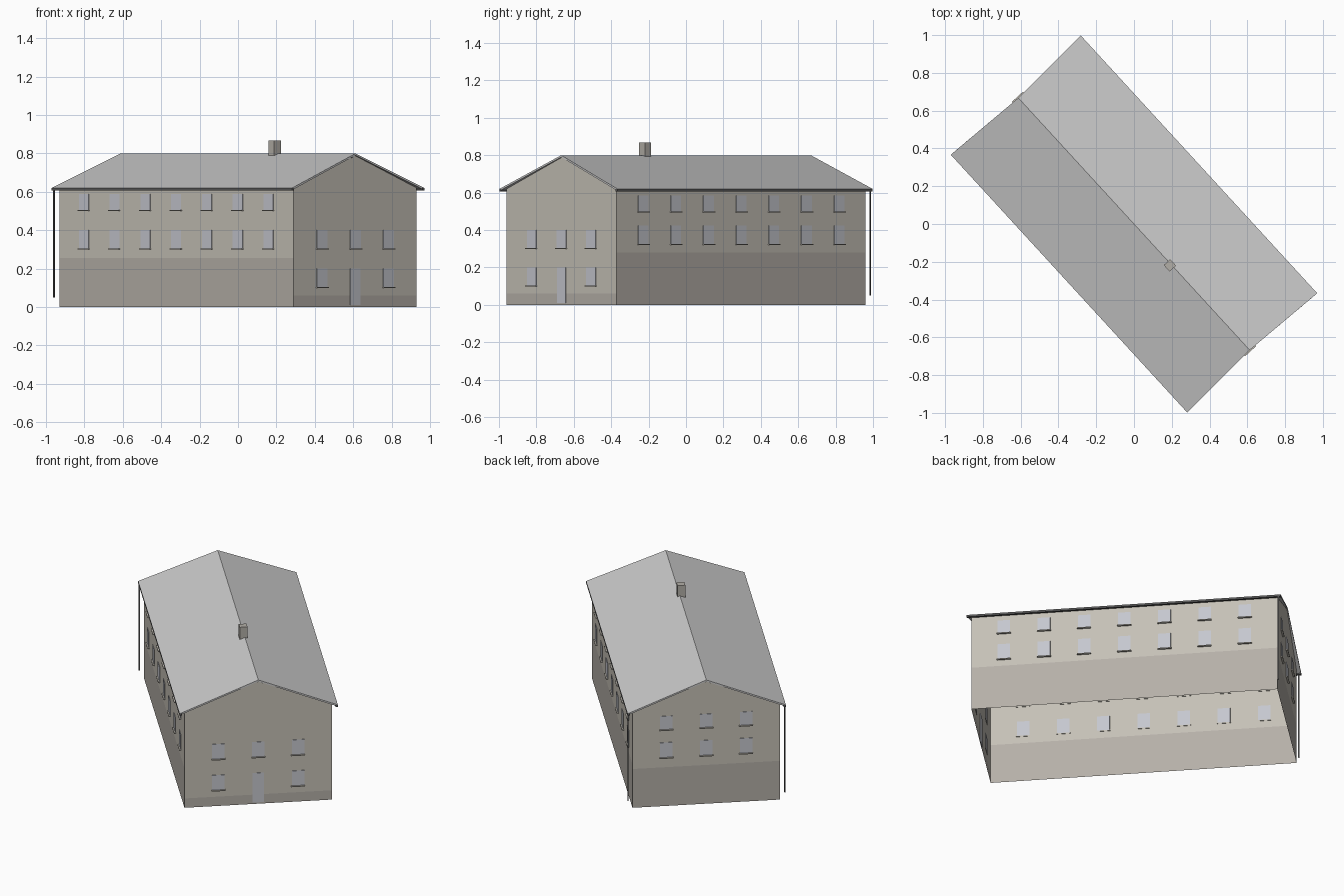
import bpy, math
from mathutils import Matrix

if "Cube" in bpy.data.objects:
    bpy.data.objects.remove(bpy.data.objects["Cube"])

BASE = math.radians(-47.47)      # the house stands turned on the plot
HL, HW = 0.9025, 0.435           # wall half length / half width
EAVE_L, EAVE_W = 0.926, 0.467    # roof half length at eaves / half width
EAVE_Z, RIDGE_Z = 0.62, 0.80


def mat(name, c):
    m = bpy.data.materials.new(name)
    m.diffuse_color = (*c, 1)
    m.use_nodes = True
    m.node_tree.nodes["Principled BSDF"].inputs["Base Color"].default_value = m.diffuse_color
    return m


WALL = mat("render_wall", (0.56, 0.53, 0.47))
PLINTH = mat("plinth_wall", (0.46, 0.43, 0.39))
GLASS = mat("window_glass", (0.56, 0.57, 0.62))
DARK = mat("dark_metal", (0.10, 0.10, 0.10))
BRICK = mat("chimney_brick", (0.45, 0.43, 0.39))


def make(name, verts, faces, mats=(), turn=0.0, idx=None):
    me = bpy.data.meshes.new(name)
    me.from_pydata(verts, [], faces)
    for m in mats:
        me.materials.append(m)
    if idx:
        for p, i in zip(me.polygons, idx):
            p.material_index = i
    me.transform(Matrix.Rotation(BASE + turn, 4, 'Z'))
    ob = bpy.data.objects.new(name, me)
    bpy.context.collection.objects.link(ob)
    return ob


def box(name, c, s, m, turn=0.0):
    v = [(c[0] + x * s[0] / 2, c[1] + y * s[1] / 2, c[2] + z * s[2] / 2)
         for x in (-1, 1) for y in (-1, 1) for z in (-1, 1)]
    f = [(0, 1, 3, 2), (4, 6, 7, 5), (0, 4, 5, 1), (2, 3, 7, 6), (0, 2, 6, 4), (1, 5, 7, 3)]
    return make(name, v, f, [m], turn)


def wall(name, turn, dist, half, split, gable):
    """Wall facing local +x: plinth quad below, rendered part above."""
    top = 0.62
    v = [(dist, -half, 0), (dist, half, 0), (dist, half, split), (dist, -half, split),
         (dist, half, top), (dist, -half, top)]
    upper = [3, 2, 4, 5]
    if gable:
        v.append((dist, 0, 0.788))
        upper = [3, 2, 4, 6, 5]
    make(name, v, [(0, 1, 2, 3), upper], [PLINTH, WALL], turn, [0, 1])


def windows(name, turn, dist, cols, z0, z1):
    for c in cols:
        box(name + "_window", (dist, c, (z0 + z1) / 2), (0.006, 0.074, z1 - z0), GLASS, turn)
        box(name + "_sill", (dist + 0.004, c, z0 - 0.003), (0.014, 0.082, 0.006), WALL, turn)


seven = [0.237 * i for i in range(-3, 4)]
three = [-0.235, 0, 0.235]
Q = math.pi / 2

# name, turn, distance, half width, plinth height, gable, window rows
sides = [
    ("front_end", 0, HL, HW, 0.06, True, [(three, 0.305, 0.40), ([-0.235, 0.235], 0.105, 0.20)]),
    ("back_end", 2 * Q, HL, HW, 0.25, True, [(three, 0.315, 0.41), (three, 0.495, 0.58)]),
    ("right_side", Q, HW, HL, 0.28, False, [(seven, 0.325, 0.425), (seven, 0.50, 0.585)]),
    ("left_side", -Q, HW, HL, 0.255, False, [(seven, 0.305, 0.40), (seven, 0.505, 0.59)]),
]
for name, turn, dist, half, split, gable, rows in sides:
    wall(name + "_wall", turn, dist, half, split, gable)
    for cols, z0, z1 in rows:
        windows(name, turn, dist, cols, z0, z1)

# entrance door
box("door", (HL, 0, 0.105), (0.006, 0.07, 0.19), GLASS)

# pitched roof, ridge slightly shorter than the eaves
R = 0.906
roof = make("roof",
            [(-EAVE_L, -EAVE_W, EAVE_Z), (EAVE_L, -EAVE_W, EAVE_Z), (R, 0, RIDGE_Z), (-R, 0, RIDGE_Z),
             (EAVE_L, EAVE_W, EAVE_Z), (-EAVE_L, EAVE_W, EAVE_Z)],
            [(0, 1, 2, 3), (3, 2, 4, 5)])
sol = roof.modifiers.new("thickness", 'SOLIDIFY')
sol.thickness = 0.01
sol.offset = -1

# gutters along the eaves and downpipes at the back end
for s, side in ((-1, "left"), (1, "right")):
    box(side + "_gutter", (0, s * 0.46, 0.613), (2 * EAVE_L, 0.014, 0.012), DARK)
    box(side + "_downpipe", (-0.912, s * 0.463, 0.33), (0.007, 0.007, 0.56), DARK)

# chimney astride the ridge
box("chimney", (0.29, -0.008, 0.825), (0.046, 0.046, 0.085), BRICK)
